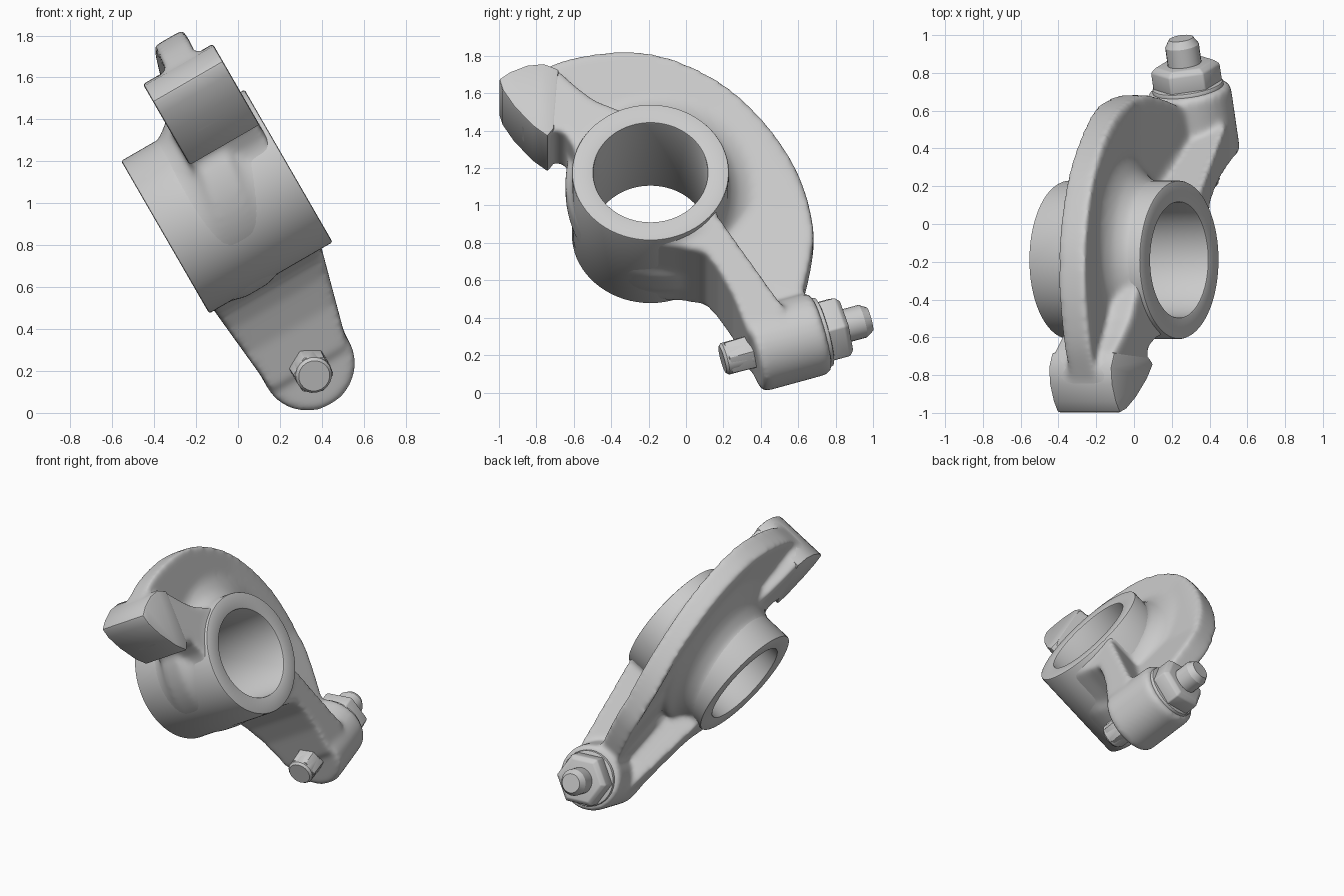
import bpy, bmesh, math
from mathutils import Matrix, Vector

if "Cube" in bpy.data.objects:
    bpy.data.objects.remove(bpy.data.objects["Cube"])

# Local frame: X runs along world y, Z runs along the tilted tube axis
C30, S30 = math.cos(math.radians(30)), 0.5
FRAME = Matrix(((0, -S30, C30, -0.053),
                (1, 0, 0, -0.19),
                (0, C30, S30, 1.008),
                (0, 0, 0, 1)))
SCREW_A = Vector((0.38, -0.93, -0.055))
SCREW_DIR = Vector((0.79, 0.245, 0.008)).normalized()


def make_object(name, bm):
    bmesh.ops.recalc_face_normals(bm, faces=bm.faces[:])
    mesh = bpy.data.meshes.new(name)
    bm.to_mesh(mesh)
    bm.free()
    ob = bpy.data.objects.new(name, mesh)
    bpy.context.collection.objects.link(ob)
    ob.matrix_world = FRAME
    return ob


def finish(ob, angle=35, bevel=0):
    bpy.ops.object.select_all(action='DESELECT')
    ob.select_set(True)
    bpy.context.view_layer.objects.active = ob
    if bevel:
        m = ob.modifiers.new("edge", 'BEVEL')
        m.width, m.segments, m.limit_method = bevel, 2, 'ANGLE'
        m.angle_limit = math.radians(40)
    for m in list(ob.modifiers):
        bpy.ops.object.modifier_apply(modifier=m.name)
    bpy.ops.object.shade_smooth_by_angle(angle=math.radians(angle))


def prism(bm, pts, low, high):
    """Closed outline extruded between two height functions of (u, v)."""
    a = [bm.verts.new((u, v, low(u, v))) for u, v in pts]
    b = [bm.verts.new((u, v, high(u, v))) for u, v in pts]
    bm.faces.new(a[::-1])
    bm.faces.new(b)
    for i in range(len(pts)):
        j = (i + 1) % len(pts)
        bm.faces.new((a[i], a[j], b[j], b[i]))


def lathe(bm, profile, mat, n=48, closed=False, shift=None):
    """Rings of (radius, height), capped, or closed into a tube; shift moves each ring's centre."""
    rings = []
    for r, h in profile:
        cx, cy = shift(r) if shift else (0, 0)
        rings.append([bm.verts.new(mat @ Vector((cx + r * math.cos(2 * math.pi * k / n),
                                                 cy + r * math.sin(2 * math.pi * k / n), h)))
                      for k in range(n)])
    pairs = list(zip(rings, rings[1:]))
    if closed:
        pairs.append((rings[-1], rings[0]))
    else:
        bm.faces.new(rings[0][::-1])
        bm.faces.new(rings[-1])
    for p, q in pairs:
        for k in range(n):
            j = (k + 1) % n
            bm.faces.new((p[k], p[j], q[j], q[k]))


def smooth_path(pts, steps=6):
    """Catmull-Rom curve through the points."""
    p = [Vector(q) for q in pts]
    p = [2 * p[0] - p[1]] + p + [2 * p[-1] - p[-2]]
    out = []
    for a, b, c, d in zip(p, p[1:], p[2:], p[3:]):
        for i in range(steps):
            t = i / steps
            out.append(0.5 * (2 * b + (c - a) * t + (2 * a - 5 * b + 4 * c - d) * t * t
                              + (3 * b - a - 3 * c + d) * t ** 3))
    return [tuple(q) for q in out] + [tuple(p[-2])]


screw_mat = Matrix.Translation(SCREW_A) @ SCREW_DIR.to_track_quat('Z', 'Y').to_matrix().to_4x4()
I = Matrix.Identity(4)

# Cast body: everything is fused, then softened to make the fillets
bm = bmesh.new()
lathe(bm, [(0.415, -0.32), (0.415, 0.32)], I, 64)

# Flare from tube to fin, leaning with the fin and bulging only on its side
lean = Matrix(((1, 0, 0, 0), (0, 1, 0, 0), (-0.04, 0.18, 1, -0.01), (0, 0, 0, 1)))
lathe(bm, [(0.41, -0.22), (0.425, -0.18), (0.445, -0.14), (0.475, -0.105), (0.53, -0.07),
           (0.53, 0.07), (0.475, 0.10), (0.445, 0.13), (0.425, 0.17), (0.41, 0.21)],
      lean, 64, shift=lambda r: (0.62 * (r - 0.41), 0.75 * (r - 0.41)))

# Curved fin
fin = smooth_path([(-0.78, 0.60), (-0.60, 0.70), (-0.42, 0.775), (-0.17, 0.815), (0.10, 0.785),
                   (0.39, 0.645), (0.62, 0.43), (0.79, 0.16), (0.868, -0.13),
                   (0.855, -0.36), (0.79, -0.66)])
fin += [(0.65, -0.78), (0.45, -0.55), (0, 0), (-0.4, 0.2), (-0.56, 0.35)]
fin_low = lambda u, v: max(-0.1 - 0.04 * u + 0.2 * v, -0.13)
prism(bm, fin, fin_low, lambda u, v: fin_low(u, v) + 0.165)

# Tapered arm down to the screw boss
arm = [(0.0, -0.25), (0.0, -0.415), (0.16, -0.425), (0.29, -0.45), (0.36, -0.54), (0.44, -0.68),
       (0.52, -0.88), (0.62, -0.95), (0.72, -0.75), (0.64, -0.64), (0.34, -0.22)]
prism(bm, arm, lambda u, v: -0.315 - 0.10 * (v + 0.4),
      lambda u, v: 0.285 + 0.27 * (v + 0.4))
lathe(bm, [(0.205, 0.165), (0.225, 0.18), (0.225, 0.53), (0.21, 0.555)], screw_mat)

# Upper arm and contact pad
pad = [(-0.81, 0.59), (-0.75, 0.635), (-0.66, 0.675), (-0.57, 0.685), (-0.49, 0.65), (-0.40, 0.555),
       (-0.30, 0.47), (-0.15, 0.40), (0, 0.2), (-0.3, 0.0), (-0.39, 0.04), (-0.41, 0.17),
       (-0.46, 0.26), (-0.515, 0.285), (-0.55, 0.235), (-0.63, 0.30), (-0.73, 0.42), (-0.79, 0.52)]
prism(bm, pad, lambda u, v: -0.065, lambda u, v: 0.315)
body = make_object("cast_body", bm)
m = body.modifiers.new("fuse", 'REMESH')
m.mode, m.voxel_size = 'VOXEL', 0.014
m = body.modifiers.new("soften", 'SMOOTH')
m.factor, m.iterations = 0.5, 22

# Bore cut through the body; the tube wall lines it
bm = bmesh.new()
lathe(bm, [(0.35, -0.6), (0.35, 0.6)], I, 64)
cutter = make_object("bore_cutter", bm)
cutter.hide_render = True
m = body.modifiers.new("bore", 'BOOLEAN')
m.operation, m.object, m.solver = 'DIFFERENCE', cutter, 'EXACT'
finish(body, 75)
bpy.data.objects.remove(cutter)

# Bearing tube with crisp rims
bm = bmesh.new()
lathe(bm, [(0.42, -0.34), (0.42, 0.34), (0.305, 0.34), (0.305, -0.34)], I, 72, True)
finish(make_object("bearing_tube", bm), 35, 0.01)

# Crisp hardened pad face
bm = bmesh.new()
prism(bm, pad[:5] + pad[13:], lambda u, v: -0.067, lambda u, v: 0.318)
finish(make_object("contact_pad", bm), 30, 0.012)

# Adjusting screw with a chamfered far end
bm = bmesh.new()
lathe(bm, [(0.09, 0.15), (0.09, 0.79), (0.065, 0.83)], screw_mat, 24)
finish(make_object("adjusting_screw", bm), 30)

# Screw tail: rounded tip on a hexagonal base
bm = bmesh.new()
lathe(bm, [(0.075, 0.005), (0.088, 0.02), (0.088, 0.22)], screw_mat, 20)
finish(make_object("screw_tail", bm), 30)
bm = bmesh.new()
lathe(bm, [(0.098, 0.03), (0.104, 0.22)], screw_mat, 6)
finish(make_object("tail_hex", bm), 30, 0.008)

# Lock nut with a washer base and a chamfered top
bm = bmesh.new()
lathe(bm, [(0.19, 0.53), (0.19, 0.575)], screw_mat, 32)
finish(make_object("nut_washer", bm), 30, 0.01)
bm = bmesh.new()
lathe(bm, [(0.185, 0.55), (0.185, 0.665), (0.155, 0.69)], screw_mat, 6)
finish(make_object("lock_nut", bm), 30, 0.008)
